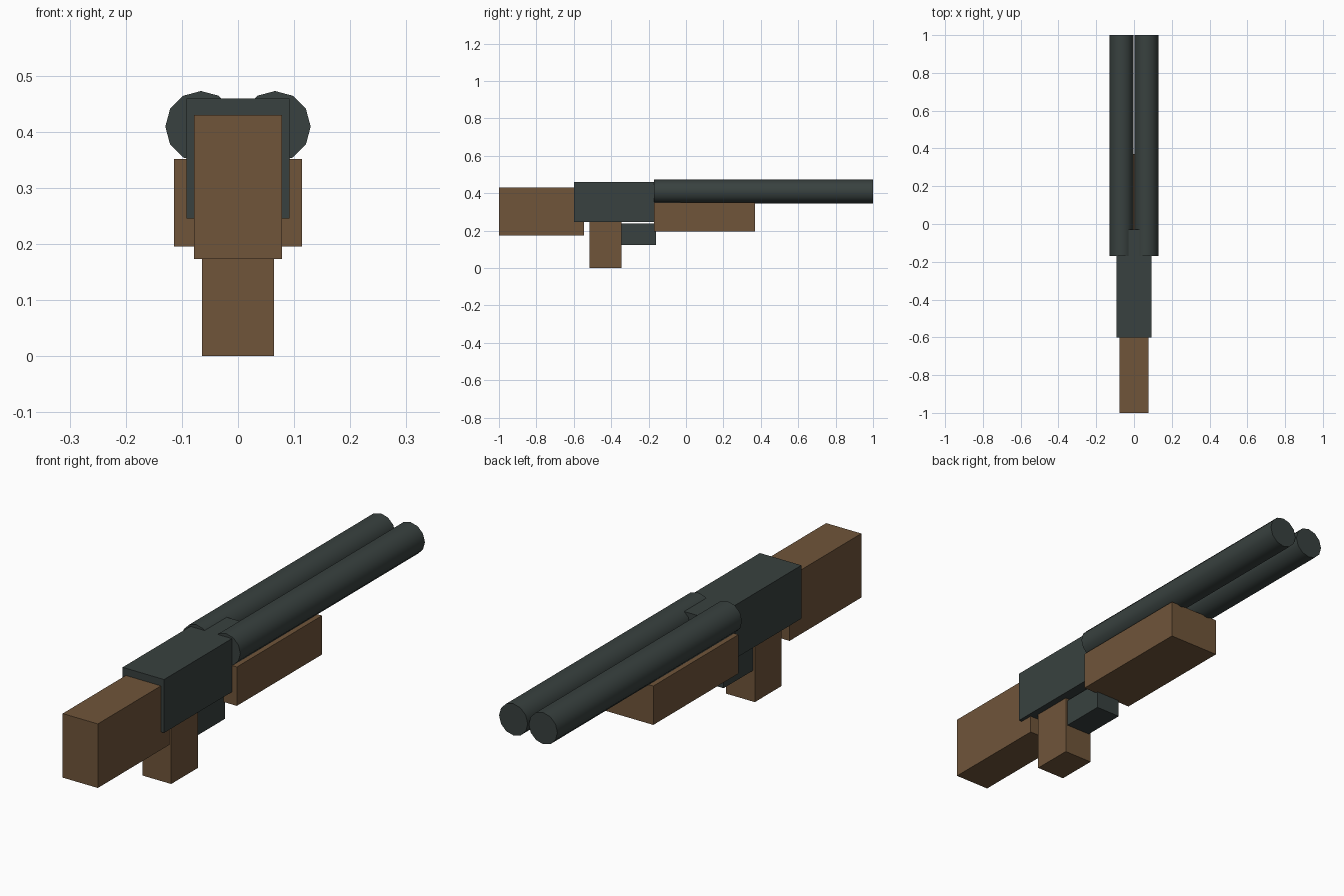
import bpy
import math
from mathutils import Vector

cube = bpy.data.objects.get("Cube")
if cube:
    bpy.data.objects.remove(cube, do_unlink=True)


def make_material(name, color):
    mat = bpy.data.materials.new(name)
    mat.use_nodes = True
    mat.diffuse_color = color
    bsdf = next(n for n in mat.node_tree.nodes if n.type == 'BSDF_PRINCIPLED')
    bsdf.inputs["Base Color"].default_value = color
    bsdf.inputs["Roughness"].default_value = 0.6
    return mat


wood = make_material("wood", (0.16, 0.09, 0.042, 1))
steel = make_material("dark_steel", (0.04, 0.053, 0.05, 1))


def block(name, half_width, y_range, z_range, mat):
    """Box centred on x = 0, given by its extents along y and z."""
    (y0, y1), (z0, z1) = y_range, z_range
    bpy.ops.mesh.primitive_cube_add(size=1, location=(0, (y0 + y1) / 2, (z0 + z1) / 2))
    obj = bpy.context.object
    obj.name = name
    size = Vector((half_width * 2, y1 - y0, z1 - z0))
    for v in obj.data.vertices:
        v.co *= size
    obj.data.materials.append(mat)
    return obj


def barrel(name, x, y_range, z, radius, mat):
    """Twelve-sided tube lying along y, with a vertex at the top."""
    y0, y1 = y_range
    bpy.ops.mesh.primitive_cylinder_add(
        vertices=12, radius=radius, depth=y1 - y0,
        location=(x, (y0 + y1) / 2, z), rotation=(math.radians(90), 0, 0))
    obj = bpy.context.object
    obj.name = name
    obj.data.materials.append(mat)
    bpy.ops.object.shade_smooth_by_angle(angle=math.radians(40))
    return obj


# Wooden furniture
block("stock", 0.078, (-1.0, -0.545), (0.173, 0.43), wood)
block("grip", 0.064, (-0.515, -0.345), (0.0, 0.26), wood)
block("forend", 0.114, (-0.17, 0.37), (0.195, 0.351), wood)

# Receiver runs forward between the barrels
block("receiver", 0.092, (-0.6, -0.03), (0.245, 0.459), steel)
block("trigger_guard", 0.055, (-0.36, -0.16), (0.124, 0.237), steel)

# Side-by-side barrels
for side, sign in (("left", 1), ("right", -1)):
    barrel(side + "_barrel", sign * 0.066, (-0.17, 1.0), 0.409, 0.0635, steel)
